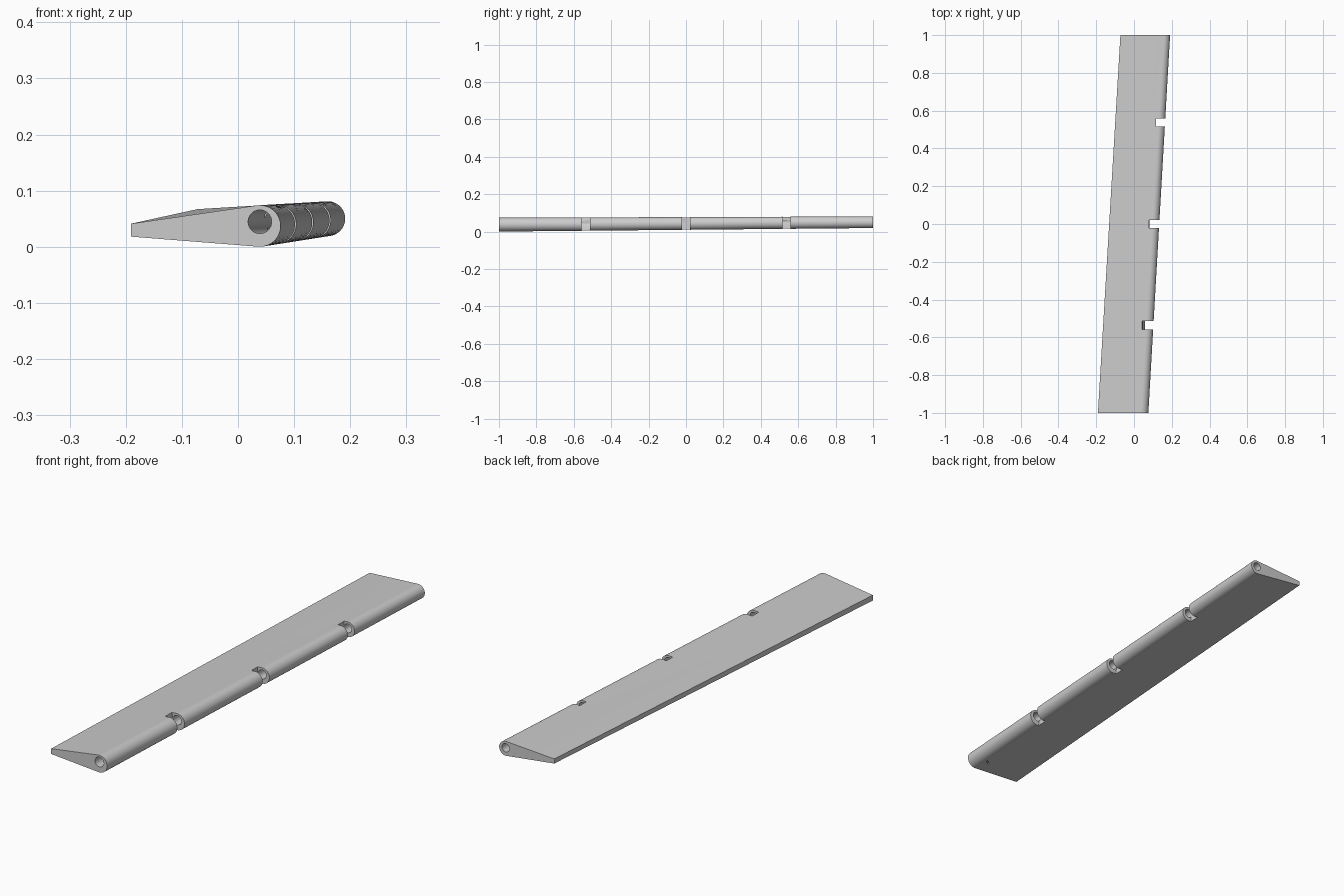
import bpy, bmesh
from math import atan2, acos, cos, sin, hypot, pi

if "Cube" in bpy.data.objects:
    bpy.data.objects.remove(bpy.data.objects["Cube"])


def loft(name, rings):
    """Skin equal-length 3D rings and cap both ends."""
    bm = bmesh.new()
    rows = [[bm.verts.new(p) for p in ring] for ring in rings]
    n = len(rows[0])
    for a, b in zip(rows, rows[1:]):
        for i in range(n):
            j = (i + 1) % n
            bm.faces.new((a[i], a[j], b[j], b[i]))
    bm.faces.new(rows[0][::-1])
    bm.faces.new(rows[-1])
    bmesh.ops.recalc_face_normals(bm, faces=bm.faces)
    mesh = bpy.data.meshes.new(name)
    bm.to_mesh(mesh)
    bm.free()
    obj = bpy.data.objects.new(name, mesh)
    bpy.context.collection.objects.link(obj)
    return obj


def mix(a, b, y):
    """Value at y, between y = -1 and y = 1."""
    return a + (b - a) * (y + 1) / 2


def flap_section(y, cx, cz, r, tx, tz0, tz1, n=32):
    """Round nose with tangent lines running to a blunt trailing edge."""
    def tangent(pz, side):
        dx, dz = tx - cx, pz - cz
        return atan2(dz, dx) % (2 * pi) + side * acos(r / hypot(dx, dz))
    low = tangent(tz0, 1) - 2 * pi
    high = tangent(tz1, -1)
    pts = [(tx, y, tz1), (tx, y, tz0)]
    for i in range(n + 1):
        a = low + (high - low) * i / n
        pts.append((cx + r * cos(a), y, cz + r * sin(a)))
    return pts


def circle(y, n=32):
    x, z, r = mix(0.039, 0.160, y), mix(0.0445, 0.053, y), mix(0.021, 0.018, y)
    return [(x + r * cos(2 * pi * i / n), y, z + r * sin(2 * pi * i / n)) for i in range(n)]


# tapered, swept flap body
flap = loft("flap", [
    flap_section(-1, 0.039, 0.037, 0.037, -0.191, 0.018, 0.041),
    flap_section(1, 0.160, 0.050, 0.031, -0.072, 0.047, 0.067)])

# hinge pin bore along the nose
cutters = [loft("pin_bore_cutter", [circle(-1.05), circle(1.05)])]

# three hinge slots: y limits, inner wall x at top and at bottom
for y0, y1, xt, xb in ((-0.558, -0.513, 0.040, 0.058),
                       (-0.021, 0.021, 0.078, 0.081),
                       (0.515, 0.558, 0.115, 0.118)):
    cutters.append(loft("hinge_slot_cutter", [
        [(xb, y, -0.02), (0.3, y, -0.02), (0.3, y, 0.12), (xt, y, 0.09), (xb, y, 0.01)]
        for y in (y0, y1)]))

# small slit in the underside near the front end
cutters.append(loft("underside_slit_cutter", [
    [(0.012, y, -0.01), (0.037, y + 0.02, -0.01), (0.037, y + 0.02, 0.012), (0.012, y, 0.012)]
    for y in (-0.945, -0.938)]))

for cutter in cutters:
    mod = flap.modifiers.new("cut", "BOOLEAN")
    mod.operation, mod.solver, mod.object = "DIFFERENCE", "EXACT", cutter

# apply the cuts and shade
bpy.context.view_layer.objects.active = flap
flap.select_set(True)
for mod in list(flap.modifiers):
    bpy.ops.object.modifier_apply(modifier=mod.name)
for cutter in cutters:
    bpy.data.objects.remove(cutter, do_unlink=True)
bpy.ops.object.shade_smooth_by_angle()
